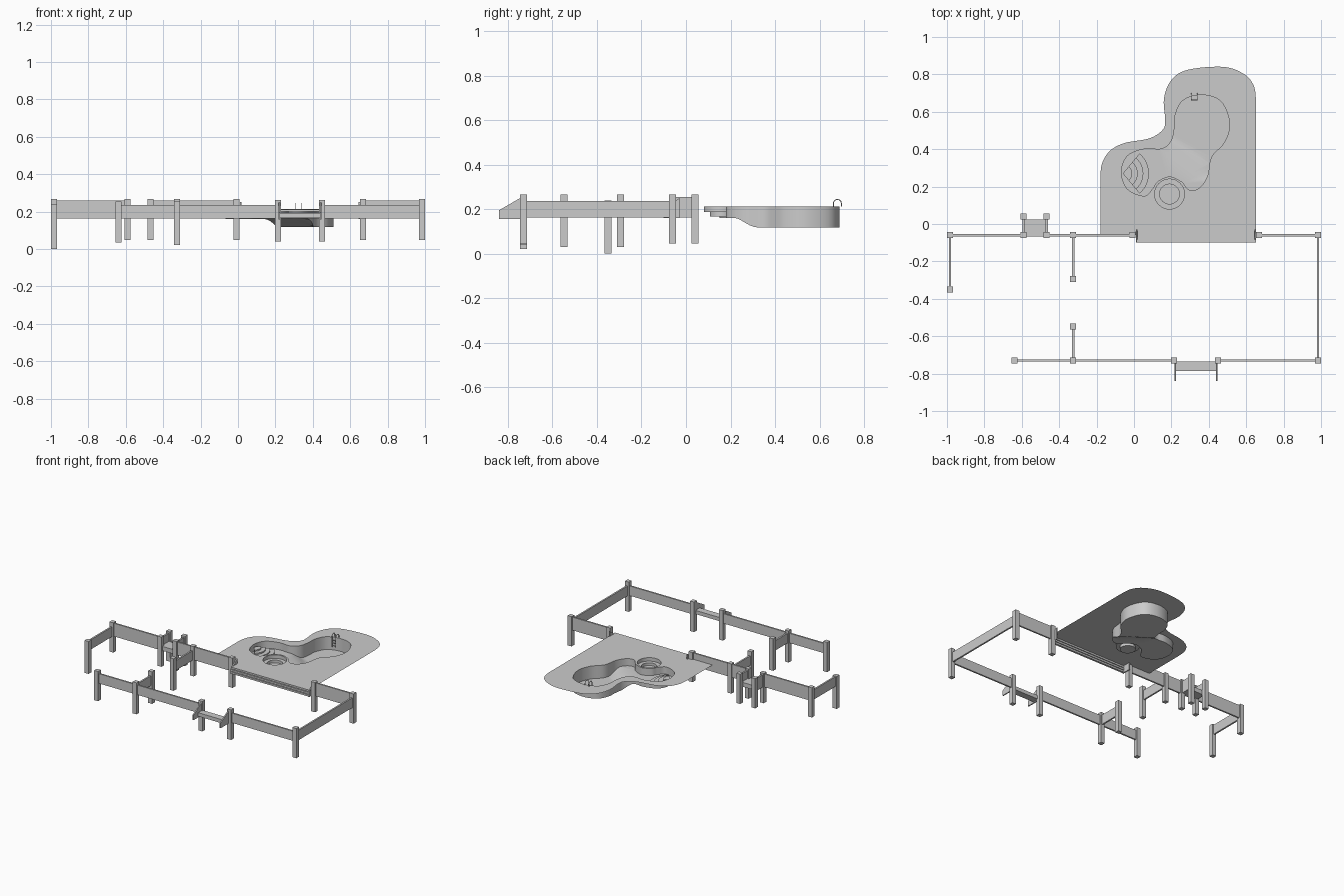
import bpy, bmesh, math
from mathutils import Vector

if "Cube" in bpy.data.objects:
    bpy.data.objects.remove(bpy.data.objects["Cube"])

grey = bpy.data.materials.new("light grey")
grey.diffuse_color = (0.6, 0.6, 0.6, 1)
grey.use_nodes = True
grey.node_tree.nodes["Principled BSDF"].inputs["Base Color"].default_value = grey.diffuse_color


def finish(name, bm, smooth=False):
    me = bpy.data.meshes.new(name)
    bm.to_mesh(me)
    bm.free()
    me.materials.append(grey)
    ob = bpy.data.objects.new(name, me)
    bpy.context.collection.objects.link(ob)
    if smooth:
        bpy.context.view_layer.objects.active = ob
        ob.select_set(True)
        bpy.ops.object.shade_smooth_by_angle(angle=math.radians(35))
        ob.select_set(False)
    return ob


def box(name, x0, x1, y0, y1, z0, z1):
    bm = bmesh.new()
    bmesh.ops.create_cube(bm, size=1)
    for v in bm.verts:
        v.co = ((x0 + x1) / 2 + v.co.x * (x1 - x0), (y0 + y1) / 2 + v.co.y * (y1 - y0),
                (z0 + z1) / 2 + v.co.z * (z1 - z0))
    return finish(name, bm)


def prism(name, pts, offset):
    """Extrude a flat 3D outline by an offset."""
    bm = bmesh.new()
    f = bm.faces.new([bm.verts.new(p) for p in pts])
    r = bmesh.ops.extrude_face_region(bm, geom=[f])
    bmesh.ops.translate(bm, vec=offset, verts=[g for g in r["geom"] if isinstance(g, bmesh.types.BMVert)])
    bmesh.ops.recalc_face_normals(bm, faces=bm.faces[:])
    return finish(name, bm)


def spline(pts, closed, n=6):
    """Smooth curve through 2D points."""
    out, m = [], len(pts)
    for i in range(m if closed else m - 1):
        idx = [(i + k) % m if closed else min(max(i + k, 0), m - 1) for k in (-1, 0, 1, 2)]
        a, b, c, d = [Vector(pts[k]) for k in idx]
        for s in range(n):
            t = s / n
            out.append(0.5 * (2 * b + (c - a) * t + (2 * a - 5 * b + 4 * c - d) * t * t
                              + (3 * b - a - 3 * c + d) * t ** 3))
    if not closed:
        out.append(Vector(pts[-1]))
    return out


def loop(bm, pts, z):
    vs = [bm.verts.new((p[0], p[1], z)) for p in pts]
    return vs, [bm.edges.new((vs[i], vs[(i + 1) % len(vs)])) for i in range(len(vs))]


def bridge(bm, a, b):
    for i in range(len(a)):
        j = (i + 1) % len(a)
        bm.faces.new((a[i], a[j], b[j], b[i]))


# posts: x, y, bottom, top
P = 0.016
posts = [(-0.984, -0.35, 0, 0.24), (-0.984, -0.06, 0.047, 0.267), (-0.64, -0.73, 0.035, 0.255),
         (-0.325, -0.295, 0.03, 0.267), (-0.325, -0.548, 0.03, 0.267), (-0.325, -0.73, 0.022, 0.255),
         (-0.325, -0.06, 0.047, 0.267), (-0.59, 0.04, 0.047, 0.267), (-0.467, 0.04, 0.047, 0.267),
         (-0.59, -0.06, 0.047, 0.267), (-0.467, -0.06, 0.047, 0.267), (-0.007, -0.06, 0.047, 0.267),
         (0.668, -0.06, 0.047, 0.267), (0.984, -0.06, 0.047, 0.267), (0.984, -0.73, 0.047, 0.267),
         (0.214, -0.73, 0.04, 0.262), (0.45, -0.73, 0.04, 0.262)]
for x, y, z0, z1 in posts:
    box("post", x - P, x + P, y - P, y + P, z0, z1)

# wall panels between posts: x0, y0, x1, y1, top
T = 0.006
walls = [(-0.984, -0.06, -0.59, -0.06, 0.26), (-0.467, -0.06, -0.007, -0.06, 0.26),
         (0.668, -0.06, 0.984, -0.06, 0.26), (-0.64, -0.73, 0.214, -0.73, 0.235),
         (0.45, -0.73, 0.984, -0.73, 0.235), (0.984, -0.73, 0.984, -0.06, 0.236),
         (-0.984, -0.35, -0.984, -0.06, 0.235), (-0.325, -0.295, -0.325, -0.06, 0.235),
         (-0.325, -0.73, -0.325, -0.548, 0.235), (-0.59, -0.06, -0.59, 0.04, 0.255),
         (-0.467, -0.06, -0.467, 0.04, 0.255)]
for x0, y0, x1, y1, z1 in walls:
    box("wall_panel", x0 - T, x1 + T, y0 - T, y1 + T, 0.163, z1)

# porch and front steps
box("porch_floor", -0.59, -0.467, -0.066, 0.025, 0.163, 0.195)
box("front_step", 0.22, 0.445, -0.785, -0.735, 0.165, 0.192)
for x in (0.216, 0.438):
    prism("front_step_cheek", [(x, -0.73, 0.157), (x, -0.84, 0.157), (x, -0.84, 0.195),
                               (x, -0.745, 0.25), (x, -0.73, 0.25)], (0.008, 0, 0))

# deck edge boards and end cheeks
for z in (0.163, 0.181, 0.199):
    box("deck_edge_board", 0.014, 0.65, -0.1, -0.085, z, z + 0.013)
for x in (0.01, 0.645):
    prism("deck_cheek", [(x, -0.03, 0.16), (x, -0.1, 0.16), (x, -0.1, 0.2),
                         (x, -0.03, 0.25)], (0.008, 0, 0))

# outlines of deck, pool and spa
Z = 0.213
deck_curve = [(-0.18, 0.24), (-0.172, 0.32), (-0.13, 0.39), (-0.05, 0.433), (0.08, 0.457), (0.15, 0.5),
              (0.167, 0.55), (0.16, 0.67), (0.2, 0.77), (0.29, 0.825), (0.48, 0.84), (0.59, 0.8),
              (0.64, 0.74), (0.652, 0.67)]
deck_out = spline(deck_curve, False) + [(0.652, -0.1), (0.013, -0.1), (0.013, -0.06), (-0.18, -0.06)]
pool_pts = [(0.366, 0.69), (0.465, 0.655), (0.511, 0.54), (0.484, 0.438), (0.414, 0.358), (0.393, 0.257),
            (0.35, 0.193), (0.302, 0.18), (0.276, 0.2), (0.254, 0.227), (0.19, 0.254), (0.126, 0.227),
            (0.1, 0.19), (0.056, 0.15), (-0.035, 0.187), (-0.067, 0.278), (-0.035, 0.364), (0.056, 0.401),
            (0.147, 0.401), (0.2, 0.444), (0.217, 0.519), (0.222, 0.588), (0.265, 0.663)]
pool_out = spline(pool_pts, True)


def ring(r, n=32):
    return [(0.19 + r * math.cos(2 * math.pi * i / n), 0.16 + r * math.sin(2 * math.pi * i / n)) for i in range(n)]


# deck sheet with holes
bm = bmesh.new()
edges = loop(bm, deck_out, Z)[1] + loop(bm, pool_out, Z)[1] + loop(bm, ring(0.08), Z)[1]
bmesh.ops.triangle_fill(bm, use_beauty=True, use_dissolve=False, edges=edges, normal=(0, 0, 1))
for f in bm.faces:
    f.normal_update()
    if f.normal.z < 0:
        f.normal_flip()
finish("pool_deck", bm)

# pool basin: flat floor cut by two planes, then ramped up to the shallow end
bm = bmesh.new()
top, _ = loop(bm, pool_out, Z)
low, low_edges = loop(bm, pool_out, 0.118)
bmesh.ops.triangle_fill(bm, use_beauty=True, use_dissolve=False, edges=low_edges, normal=(0, 0, 1))
bridge(bm, top, low)
D = Vector((0.6, 0.8, 0))
for s in (0.4, 0.45, 0.5):
    bmesh.ops.bisect_plane(bm, geom=bm.verts[:] + bm.edges[:] + bm.faces[:], plane_co=D * s, plane_no=D)
for v in bm.verts:
    if v.co.z < 0.15:
        t = min(max((0.5 - v.co.dot(D)) / 0.1, 0), 1)
        v.co.z = 0.118 + 0.042 * t * t * (3 - 2 * t)
bmesh.ops.recalc_face_normals(bm, faces=bm.faces[:])
if sum(f.normal.z * f.calc_area() for f in bm.faces) < 0:
    bmesh.ops.reverse_faces(bm, faces=bm.faces[:])
finish("pool_basin", bm, True)

# round spa with a bench
bm = bmesh.new()
rows = [loop(bm, ring(r), z)[0] for r, z in ((0.08, Z), (0.08, 0.187), (0.053, 0.187), (0.053, 0.167))]
for a, b in zip(rows, rows[1:]):
    bridge(bm, a, b)
bm.faces.new(rows[-1])
bmesh.ops.recalc_face_normals(bm, faces=bm.faces[:])
if sum(f.normal.z * f.calc_area() for f in bm.faces) < 0:
    bmesh.ops.reverse_faces(bm, faces=bm.faces[:])
finish("spa_basin", bm, True)

# fan-shaped entry steps
for i in range(4):
    r, z = 0.05 + 0.03 * i, 0.2 - 0.01 * i
    arc = [(-0.06 + r * math.cos(math.radians(a)), 0.27 + r * math.sin(math.radians(a)), z)
           for a in range(-50, 51, 10)]
    prism("pool_step", [(-0.06, 0.27, z)] + arc, (0, 0, 0.16 - z))

# ladder rails and rungs
def tube(name, pts, r):
    cu = bpy.data.curves.new(name, "CURVE")
    cu.dimensions = "3D"
    cu.bevel_depth = r
    cu.bevel_resolution = 1
    cu.use_fill_caps = True
    sp = cu.splines.new("POLY")
    sp.points.add(len(pts) - 1)
    for p, c in zip(sp.points, pts):
        p.co = (*c, 1)
    cu.materials.append(grey)
    bpy.context.collection.objects.link(bpy.data.objects.new(name, cu))


for x in (0.306, 0.338):
    arch = [(x, 0.68 + 0.018 * math.cos(math.radians(a)), 0.226 + 0.018 * math.sin(math.radians(a)))
            for a in range(0, 181, 30)]
    tube("ladder_rail", [(x, 0.698, Z)] + arch + [(x, 0.662, 0.15)], 0.0025)
for z in (0.16, 0.18, 0.2):
    tube("ladder_rung", [(0.306, 0.662, z), (0.338, 0.662, z)], 0.0025)
